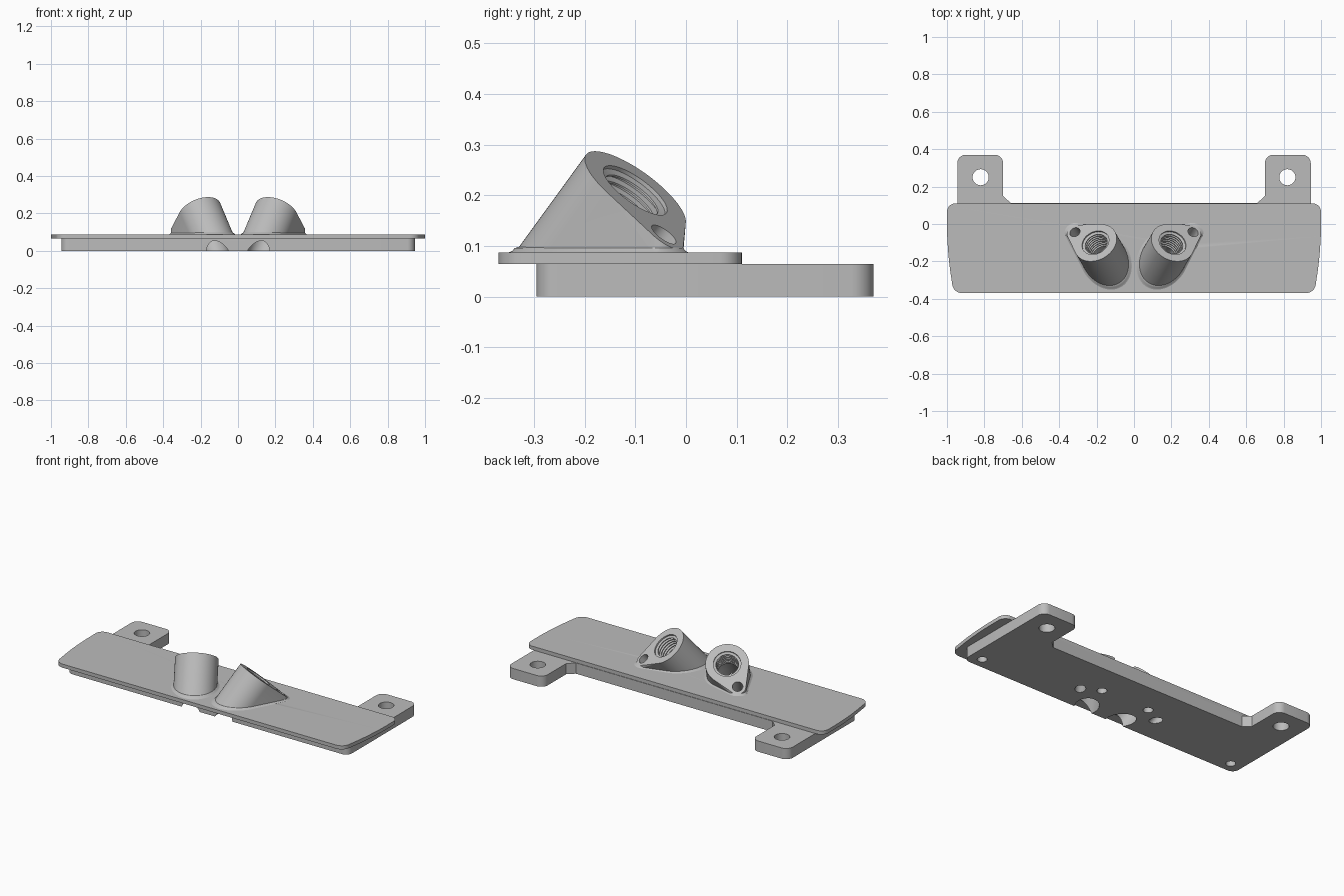
import bpy, bmesh, math
from mathutils import Vector, Matrix
from mathutils.geometry import interpolate_bezier

default = bpy.data.objects.get("Cube")
if default:
    bpy.data.objects.remove(default, do_unlink=True)

grey = bpy.data.materials.new("plain grey")
grey.use_nodes = True
COLOUR = (0.5, 0.5, 0.5, 1)
grey.diffuse_color = COLOUR
grey.node_tree.nodes["Principled BSDF"].inputs["Base Color"].default_value = COLOUR

PLATE_BOTTOM, PLATE_TOP = 0.065, 0.087


def make_object(name, bm):
    bmesh.ops.recalc_face_normals(bm, faces=bm.faces)
    mesh = bpy.data.meshes.new(name)
    bm.to_mesh(mesh)
    bm.free()
    mesh.materials.append(grey)
    obj = bpy.data.objects.new(name, mesh)
    bpy.context.collection.objects.link(obj)
    return obj


def rounded(corners):
    """Outline through (x, y, tangent length) corners, each rounded."""
    out = []
    for i, (x, y, r) in enumerate(corners):
        p = Vector((x, y, 0))
        if not r:
            out.append(p)
            continue
        a = (Vector((*corners[i - 1][:2], 0)) - p).normalized() * r
        b = (Vector((*corners[(i + 1) % len(corners)][:2], 0)) - p).normalized() * r
        out += interpolate_bezier(p + a, p + a * 0.45, p + b * 0.45, p + b, 9)
    return out


def stack(name, rings):
    """Closed solid through a list of equal-length rings."""
    bm = bmesh.new()
    loops = [[bm.verts.new(p) for p in ring] for ring in rings]
    n = len(loops[0])
    for lo, hi in zip(loops, loops[1:]):
        for i in range(n):
            bm.faces.new((lo[i], lo[(i + 1) % n], hi[(i + 1) % n], hi[i]))
    bm.faces.new(loops[0][::-1])
    bm.faces.new(loops[-1])
    return make_object(name, bm)


def slab(name, half, z0, z1):
    """Symmetric plate from the corners of its +x half."""
    full = half + [(-x, y, r) for x, y, r in reversed(half)]
    outline = rounded(full)
    return stack(name, [[p + Vector((0, 0, z)) for p in outline] for z in (z0, z1)])


def lathe(name, profile, matrix, n=40):
    """Cutter turned from (radius, height) points about a local z axis."""
    rings = [[matrix @ Vector((r * math.cos(k * math.tau / n), r * math.sin(k * math.tau / n), z))
              for k in range(n)] for r, z in profile]
    obj = stack(name, rings)
    obj.hide_render = True
    return obj


def drill(name, x, y, r, top):
    return lathe(name, [(r, -0.1), (r, top)], Matrix.Translation((x, y, 0)))


# Flat plates
lower = slab("lower_plate", [
    (0.945, -0.295, 0.04), (0.945, 0.37, 0.045), (0.70, 0.37, 0.045),
    (0.70, 0.15, 0), (0.66, 0.113, 0)], 0, PLATE_BOTTOM)
upper = slab("upper_plate", [
    (0.965, -0.37, 0.045), (1.0, -0.13, 0.12), (1.0, 0.11, 0.045)], PLATE_BOTTOM, PLATE_TOP)

parts = {lower: [], upper: []}

# Angled threaded ports, one on each side
TILT, TURN = math.radians(40), math.radians(30)
for side, word in ((1, "left"), (-1, "right")):
    axis = Vector((side * math.sin(TURN) * math.sin(TILT),
                   math.cos(TURN) * math.sin(TILT), math.cos(TILT)))
    centre = Vector((side * 0.206, -0.1, 0.21))
    lug = Vector((side * 0.318, -0.04, 0.128))
    lug -= axis * (lug - centre).dot(axis)
    turn = axis.to_track_quat('Z', 'Y').to_matrix().to_4x4()

    # Body: hull of the egg-shaped face, its slanted foot and the lug's foot
    pts = []
    for k in range(72):
        a = k * math.tau / 72
        ring = turn @ Vector((math.cos(a), math.sin(a), 0))
        rim, tip = centre + ring * 0.12, lug + ring * 0.046
        pts += [rim, tip, rim - axis * ((rim.z - PLATE_TOP) / axis.z),
                Vector((tip.x, tip.y, PLATE_TOP))]
    bm = bmesh.new()
    for p in pts:
        bm.verts.new(p)
    hull = bmesh.ops.convex_hull(bm, input=bm.verts)
    loose = {v for v in hull["geom_interior"] + hull["geom_unused"]
             if isinstance(v, bmesh.types.BMVert)}
    bmesh.ops.delete(bm, geom=list(loose), context='VERTS')
    bmesh.ops.dissolve_limit(bm, angle_limit=0.002, verts=bm.verts, edges=bm.edges)
    foot = [v.co.copy() for v in bm.verts if v.co.z < PLATE_TOP + 0.0005]
    body = make_object(word + "_port_body", bm)

    # Small fillet where the body meets the plate
    mid = sum(foot, Vector()) / len(foot)
    foot.sort(key=lambda p: math.atan2(p.y - mid.y, p.x - mid.x))
    fillet = stack(word + "_port_fillet", [
        [p + (p - mid).normalized() * grow + Vector((0, 0, rise)) for p in foot]
        for grow, rise in ((0.014, 0), (0.006, 0.003), (0.0, 0.009), (-0.01, 0.012))])

    # Threaded bore, running out through the underside
    profile = [(0.066, -0.5), (0.066, -0.135)]
    pitch = 0.016
    for k in range(8, 0, -1):
        z = -k * pitch
        profile += [(0.062, z), (0.062, z + 0.004), (0.076, z + 0.008), (0.076, z + 0.012)]
    profile += [(0.076, 0.1)]
    bore = lathe(word + "_bore_cutter", profile, Matrix.Translation(centre) @ turn)
    screw = lathe(word + "_lug_cutter", [(0.029, -0.4), (0.029, 0.05)],
                  Matrix.Translation(lug) @ turn)
    for obj in (body, fillet):
        parts[obj] = [bore, screw]
    parts[upper] += [bore, screw]

    # Mounting holes and blind holes underneath
    parts[lower] += [bore, screw,
                     drill(word + "_tab_hole", side * 0.82, 0.25, 0.043, 0.2),
                     drill(word + "_corner_hole", side * 0.87, -0.23, 0.027, 0.05),
                     drill(word + "_inner_hole", side * 0.162, -0.075, 0.027, 0.05)]

# Cut every part, then drop the cutters
cutters = {c for cuts in parts.values() for c in cuts}
for obj, cuts in parts.items():
    for c in cuts:
        mod = obj.modifiers.new(c.name, 'BOOLEAN')
        mod.operation, mod.solver, mod.object = 'DIFFERENCE', 'EXACT', c
    graph = bpy.context.evaluated_depsgraph_get()
    mesh = bpy.data.meshes.new_from_object(obj.evaluated_get(graph))
    obj.modifiers.clear()
    obj.data = mesh
for c in cutters:
    bpy.data.objects.remove(c, do_unlink=True)

# Smooth the round surfaces, keep the edges sharp
bpy.ops.object.select_all(action='DESELECT')
for obj in parts:
    obj.select_set(True)
bpy.context.view_layer.objects.active = lower
bpy.ops.object.shade_smooth_by_angle(angle=math.radians(30))
